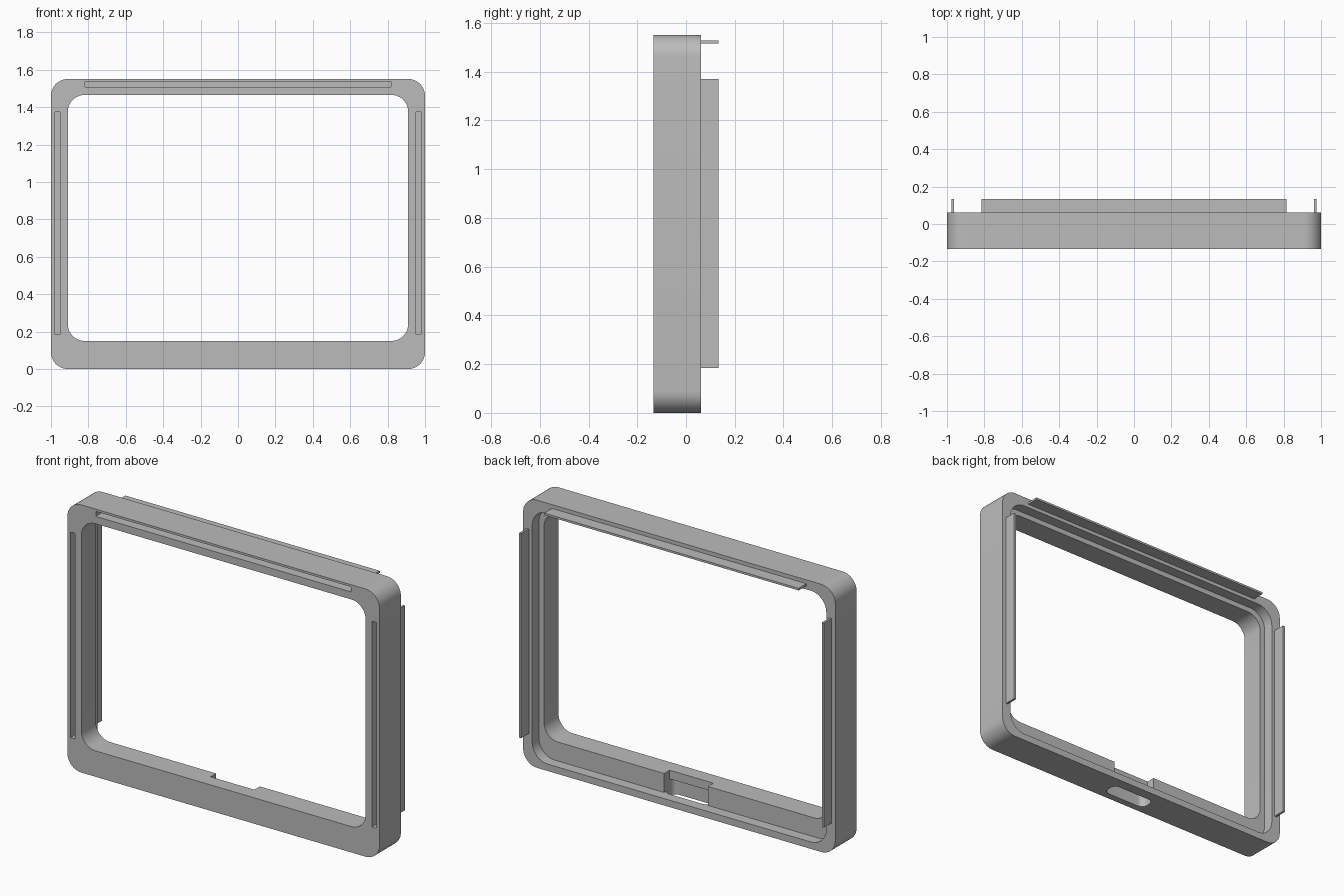
import bpy, bmesh, math

if "Cube" in bpy.data.objects:
    bpy.data.objects.remove(bpy.data.objects["Cube"])

grey = bpy.data.materials.new("plain grey")
grey.diffuse_color = (0.5, 0.5, 0.5, 1)
grey.use_nodes = True
grey.node_tree.nodes["Principled BSDF"].inputs["Base Color"].default_value = grey.diffuse_color

FRONT, BACK, TAB_END = -0.133, 0.062, 0.133
HEIGHT = 1.55
LEDGE = 0.0          # depth of the rear rebate floor


def rounded(a0, a1, b0, b1, r, n=10):
    """Outline of a rectangle with rounded corners."""
    if r <= 0:
        return [(a0, b0), (a1, b0), (a1, b1), (a0, b1)]
    pts = []
    for ca, cb, start in ((a1 - r, b1 - r, 0), (a0 + r, b1 - r, 90),
                          (a0 + r, b0 + r, 180), (a1 - r, b0 + r, 270)):
        for i in range(n + 1):
            t = math.radians(start + 90 * i / n)
            pts.append((ca + r * math.cos(t), cb + r * math.sin(t)))
    return pts


def prism(name, pts, lo, hi, axis="y"):
    """Extrude an outline along y (outline in xz) or z (outline in xy)."""
    place = (lambda a, b, d: (a, d, b)) if axis == "y" else (lambda a, b, d: (a, b, d))
    bm = bmesh.new()
    rings = [[bm.verts.new(place(a, b, d)) for a, b in pts] for d in (lo, hi)]
    bm.faces.new(rings[0])
    bm.faces.new(rings[1])
    for i in range(len(pts)):
        j = (i + 1) % len(pts)
        bm.faces.new((rings[0][i], rings[0][j], rings[1][j], rings[1][i]))
    bmesh.ops.recalc_face_normals(bm, faces=bm.faces)
    mesh = bpy.data.meshes.new(name)
    bm.to_mesh(mesh)
    bm.free()
    mesh.materials.append(grey)
    ob = bpy.data.objects.new(name, mesh)
    bpy.context.collection.objects.link(ob)
    return ob


def select(ob):
    bpy.ops.object.select_all(action="DESELECT")
    ob.select_set(True)
    bpy.context.view_layer.objects.active = ob


def cut(target, cutter):
    mod = target.modifiers.new("cut", "BOOLEAN")
    mod.operation, mod.solver, mod.object = "DIFFERENCE", "EXACT", cutter
    select(target)
    bpy.ops.object.modifier_apply(modifier=mod.name)
    bpy.data.objects.remove(cutter)


# Main frame with its opening and the rebate around the back
frame = prism("frame", rounded(-1, 1, 0, HEIGHT, 0.09), FRONT, BACK)
cut(frame, prism("opening", rounded(-0.91, 0.91, 0.15, 1.465, 0.09), -0.3, 0.3))
cut(frame, prism("rebate", rounded(-0.942, 0.942, 0.04, 1.495, 0.1), LEDGE, 0.3))

# Notch in the lower rail, running out through the underside
cut(frame, prism("notch", rounded(-0.14, 0.14, -0.092, LEDGE + 0.0005, 0.035), 
                 -0.1, 0.1, "z"))
cut(frame, prism("notch_mouth", rounded(-0.14, 0.14, -0.05, LEDGE + 0.02, 0), 
                 0.04, 0.3, "z"))

# Slots in the front face: top and both sides
slots = [(-0.818, 0.818, 1.508, 1.537)]
slots += [tuple(sorted((s * 0.952, s * 0.979))) + (0.184, 1.374) for s in (-1, 1)]
for s in slots:
    cut(frame, prism("slot", rounded(*s, 0), -0.3, FRONT + 0.08))

select(frame)
bpy.ops.object.shade_smooth_by_angle(angle=math.radians(30))

# Thin tabs on the back face, lined up with the slots
prism("top_tab", rounded(-0.815, 0.815, 1.516, 1.528, 0), BACK, TAB_END)
for side, s in (("left", -1), ("right", 1)):
    x0, x1 = sorted((s * 0.963, s * 0.976))
    prism(side + "_tab", rounded(x0, x1, 0.185, 1.37, 0), BACK, TAB_END)
